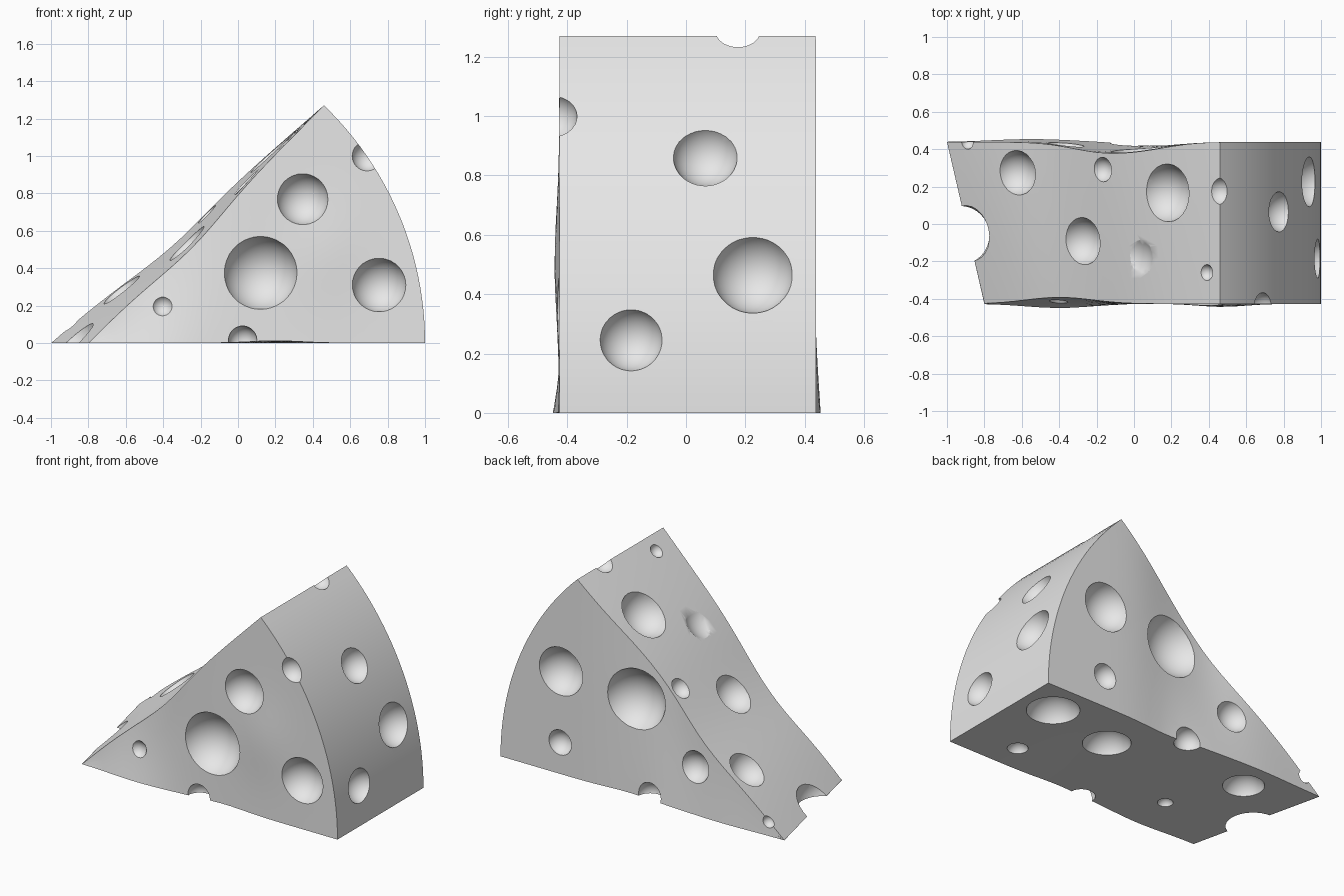
import bpy, bmesh
from math import cos, sin, exp, sqrt, radians
from mathutils import Vector

if "Cube" in bpy.data.objects:
    bpy.data.objects.remove(bpy.data.objects["Cube"])

# One plain material for the whole wedge
mat = bpy.data.materials.new("pale_grey")
mat.use_nodes = True
colour = (0.8, 0.8, 0.8, 1)
mat.diffuse_color = colour
mat.node_tree.nodes["Principled BSDF"].inputs["Base Color"].default_value = colour

FRONT, BACK = -0.427, 0.438
HUB, RADIUS, SWEEP = -0.7635, 1.7635, radians(46.1)


def bump(x, centre, width):
    return exp(-((x - centre) / width) ** 2)


def wedge_point(u, v, t):
    """u runs tip to rind, v front to back, t bottom to sloping top."""
    tip = Vector((-0.8 - 0.2 * v, 0, 0))
    rind = Vector((HUB + RADIUS * cos(SWEEP * t), 0, RADIUS * sin(SWEEP * t)))
    p = tip.lerp(rind, u)
    sag = 0.035 * t * bump(u, 0.42, 0.2)
    p.x += sag * 0.7
    p.z -= sag * 0.7
    p.z += 0.012 * (1 - t) * (1 - v) * bump(p.x, 0.2, 0.2)
    # Gentle waves in the two cut faces
    near = (0.035 * t - 0.022 * (1 - t)) * bump(p.x, -0.4, 0.25) - 0.016 * bump(p.x, 0.47, 0.18) * bump(p.z, 0.5, 0.25)
    far = 0.016 * (1 - t) * bump(p.x, -0.55, 0.3) - 0.055 * t * bump(p.x, -0.15, 0.25) - 0.02 * bump(p.x, 0.1, 0.2)
    p.y = FRONT + (BACK - FRONT) * v + near * (1 - v) + far * v
    return p


def make_object(name, bm):
    mesh = bpy.data.meshes.new(name)
    bm.to_mesh(mesh)
    bm.free()
    mesh.materials.append(mat)
    obj = bpy.data.objects.new(name, mesh)
    bpy.context.collection.objects.link(obj)
    return obj


# Wedge: a subdivided block bent into shape, with one side merged into the tip
bm = bmesh.new()
bmesh.ops.create_cube(bm, size=1)
bmesh.ops.subdivide_edges(bm, edges=bm.edges[:], cuts=23, use_grid_fill=True)
for vert in bm.verts:
    vert.co = wedge_point(*(vert.co + Vector((0.5, 0.5, 0.5))))
bmesh.ops.remove_doubles(bm, verts=bm.verts[:], dist=0.0002)
bmesh.ops.recalc_face_normals(bm, faces=bm.faces[:])
wedge = make_object("cheese_wedge", bm)

# Holes: sphere cutters placed on each face, listed as position on the face and radius
holes = []


def add_hole(point, normal, rim, ball=1.04):
    r = rim * ball
    holes.append((Vector(point) + Vector(normal) * sqrt(r * r - rim * rim), r))


for x, z, r in ((0.12, 0.375, 0.195), (0.345, 0.77, 0.135), (0.755, 0.31, 0.143), (-0.405, 0.2, 0.056)):
    add_hole((x, FRONT, z), (0, -1, 0), r)
for x, z, r in ((0.574, 0.654, 0.15), (0.057, 0.603, 0.2), (0.58, 0.2, 0.077), (-0.362, 0.294, 0.1)):
    add_hole((x, BACK - 0.01, z), (0, 1, 0), r)
for y, z, r in ((0.065, 0.86, 0.108), (0.225, 0.465, 0.134), (-0.185, 0.245, 0.105)):
    x = HUB + sqrt(RADIUS ** 2 - z * z)
    add_hole((x, y, z), Vector((x - HUB, 0, z)).normalized(), r)
for x, y, r in ((0.78, 0.218, 0.153), (0.657, -0.24, 0.06), (0.305, 0.124, 0.14), (-0.376, -0.174, 0.045), (-0.593, 0.257, 0.12)):
    add_hole((x, y, 0), (0, 0, -1), r)
for x, y, r, ball in ((-0.63, 0.27, 0.12, 1.04), (-0.18, 0.29, 0.065, 1.04), (0.18, 0.165, 0.155, 1.04),
                      (-0.295, -0.095, 0.127, 1.04), (0.03, -0.185, 0.09, 1.9), (0.39, -0.26, 0.043, 1.04)):
    v = (y - FRONT) / (BACK - FRONT)
    u = (x + 0.8 + 0.2 * v) / (1.26 + 0.2 * v)
    add_hole(wedge_point(u, v, 1).xz.to_3d().xzy + Vector((0, y, 0)), (-0.67, 0, 0.74), r, ball)

# Bites out of the edges, including the large one through the tip
holes += [(Vector(c), r) for c, r in (
    ((0.025, FRONT, 0.015), 0.076), ((-0.043, BACK - 0.015, 0.02), 0.083), ((0.69, -0.45, 1.0), 0.083),
    ((0.455, 0.175, 1.295), 0.076), ((-0.89, 0.44, 0.09), 0.04), ((-0.93, -0.06, 0.05), 0.165))]

bm = bmesh.new()
for centre, r in holes:
    ball = bmesh.ops.create_uvsphere(bm, u_segments=32, v_segments=18, radius=r)
    bmesh.ops.translate(bm, verts=ball["verts"], vec=centre)
cutter = make_object("hole_cutter", bm)
cutter.hide_render = True

cut = wedge.modifiers.new("holes", "BOOLEAN")
cut.operation, cut.object, cut.solver = "DIFFERENCE", cutter, "EXACT"
cut.use_self = True
bpy.context.view_layer.objects.active = wedge
wedge.select_set(True)
bpy.ops.object.modifier_apply(modifier=cut.name)
bpy.data.objects.remove(cutter)
bpy.ops.object.shade_smooth_by_angle(angle=radians(32))
